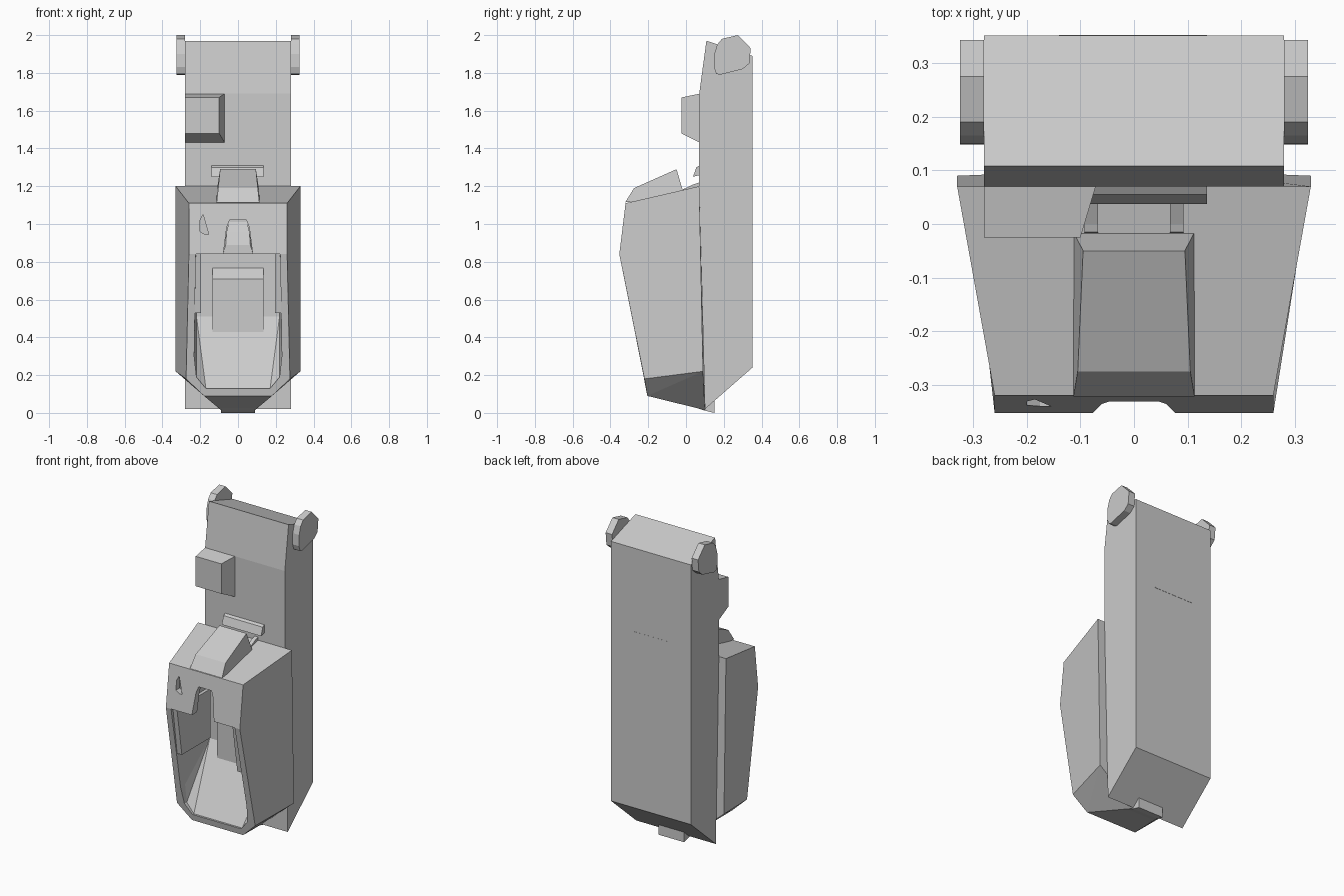
import bpy, bmesh, math

if "Cube" in bpy.data.objects:
    bpy.data.objects.remove(bpy.data.objects["Cube"])


def finish(name, bm):
    bmesh.ops.recalc_face_normals(bm, faces=bm.faces)
    me = bpy.data.meshes.new(name)
    bm.to_mesh(me)
    bm.free()
    ob = bpy.data.objects.new(name, me)
    bpy.context.collection.objects.link(ob)
    return ob


def prism(name, profile, x0, x1):
    """Extrude a (y, z) profile along x."""
    bm = bmesh.new()
    f = bm.faces.new([bm.verts.new((x0, y, z)) for y, z in profile])
    r = bmesh.ops.extrude_face_region(bm, geom=[f])
    vs = [g for g in r["geom"] if isinstance(g, bmesh.types.BMVert)]
    bmesh.ops.translate(bm, verts=vs, vec=(x1 - x0, 0, 0))
    return finish(name, bm)


def hull(name, pts, mirror=True):
    """Convex solid around points, mirrored in x by default."""
    bm = bmesh.new()
    for x, y, z in pts:
        bm.verts.new((x, y, z))
        if mirror and x:
            bm.verts.new((-x, y, z))
    r = bmesh.ops.convex_hull(bm, input=bm.verts)
    junk = [v for v in r["geom_interior"] if isinstance(v, bmesh.types.BMVert)]
    if junk:
        bmesh.ops.delete(bm, geom=junk, context="VERTS")
    bmesh.ops.dissolve_limit(bm, angle_limit=math.radians(2),
                             verts=bm.verts, edges=bm.edges)
    return finish(name, bm)


def cut(target, cutter):
    m = target.modifiers.new("cut", "BOOLEAN")
    m.operation, m.solver, m.object = "DIFFERENCE", "EXACT", cutter
    cutter.hide_render = True
    cutter.hide_viewport = True


# Tall back column
prism("column", [(.108, 1.97), (.07, 1.69), (.07, 1.2), (.10, .02),
                 (.352, .24), (.352, 1.89)], -.28, .28)

# Side knobs at the top
knob = [(.15, 1.90), (.148, 1.83), (.16, 1.795), (.18, 1.79), (.30, 1.82),
        (.335, 1.85), (.343, 1.93), (.275, 2.0), (.19, 1.98), (.165, 1.95)]
for s, side in ((-1, "left"), (1, "right")):
    prism("knob_" + side, knob, s * .28, s * .325)

# Small box on the column front
hull("control_box", [(-.28, .075, 1.69), (-.07, .075, 1.69), (-.28, .075, 1.43),
                     (-.07, .075, 1.43), (-.28, -.025, 1.67), (-.10, -.025, 1.67),
                     (-.28, -.025, 1.48), (-.10, -.025, 1.48)], False)

# Front housing, hollowed out
housing = hull("housing", [(.33, .07, 1.2), (.33, .09, .22), (.09, .10, .015),
                           (.26, -.32, 1.11), (.26, -.353, .84),
                           (.275, -.22, .18), (.18, -.205, .09)])
outline = [(.225, .84), (.232, .3), (.22, .19), (.17, .13)]
cut(housing, hull("opening_cutter",
                  [(x, y, z) for x, z in outline for y in (-.5, -.2)] +
                  [(.22, .03, .84), (.22, .03, .51)]))
cut(housing, hull("inner_cutter", [(x, y, z) for x in (.215,) for y in (-.30, .03)
                                   for z in (.80, 1.06)]))
cut(housing, hull("notch_cutter", [(x, y, z) for x, z in ((.08, .82), (.06, .98), (.045, 1.02))
                                   for y in (-.5, -.2)]))
cut(housing, hull("hole_cutter", [(x, y, z) for x, z in
                                  ((-.20, .96), (-.20, 1.02), (-.185, 1.05), (-.155, .945), (-.175, .945))
                                  for y in (-.5, -.2)], False))

# Tongue below the housing
prism("bottom_tongue", [(-.02, .05), (.10, .012), (.15, 0), (.15, .065), (.07, .09)],
      -.09, .09)

# Cavity fittings
prism("inner_block", [(.04, .78), (-.02, .71), (-.02, .41), (.04, .41)], -.135, .135)
for s, side in ((-1, "left"), (1, "right")):
    prism("guide_" + side, [(-.335, .84), (-.285, .53), (.0, .53), (.0, .84)],
          s * .195, s * .23)
hull("inner_hook", [(.08, .035, .84), (.08, -.03, .84), (.065, -.03, .89),
                    (.06, .0, .96), (.045, .035, 1.02)])

# Hood on top of the housing with its hinge tabs
hull("hood", [(.113, -.322, 1.115), (.113, -.275, 1.12), (.105, -.275, 1.19),
              (.095, -.05, 1.29), (.113, -.015, 1.17)])
for s, side in ((-1, "left"), (1, "right")):
    prism("hinge_tab_" + side, [(-.02, 1.17), (-.015, 1.185), (0, 1.19),
                                (.04, 1.21), (.07, 1.22), (.07, 1.18)],
          s * .067, s * .092)

# Ledge bar running back through the column
prism("ledge_bar", [(.07, 1.31), (.055, 1.30), (.037, 1.25), (.07, 1.258),
                    (.353, 1.355), (.353, 1.36)], -.14, .136)
